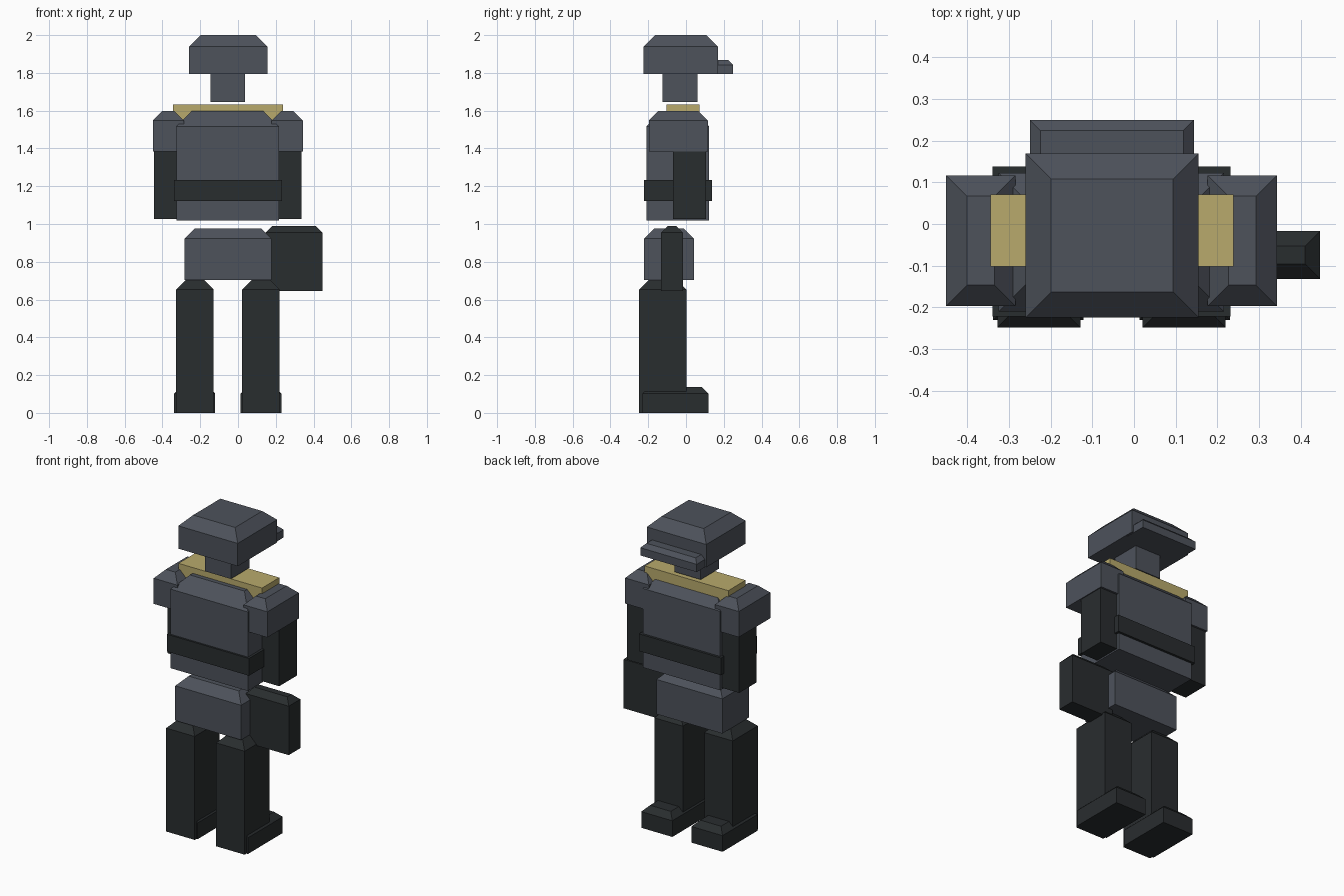
import bpy, bmesh

if "Cube" in bpy.data.objects:
    bpy.data.objects.remove(bpy.data.objects["Cube"])

CX = -0.054  # mirror plane of the body


def material(name, rgb):
    m = bpy.data.materials.new(name)
    m.diffuse_color = (*rgb, 1)
    m.use_nodes = True
    m.node_tree.nodes["Principled BSDF"].inputs["Base Color"].default_value = m.diffuse_color
    return m


slate = material("slate", (0.075, 0.085, 0.105))
dark = material("dark", (0.022, 0.026, 0.028))
gold = material("gold", (0.48, 0.40, 0.15))


def block(name, mat, x, y, z, inset=0.0, drop=None):
    """Box with an optional sloped rim around its top."""
    drop = inset if drop is None else drop
    levels = [(z[0], 0)] + ([(z[1] - drop, 0)] if inset else []) + [(z[1], inset)]
    bm = bmesh.new()
    rings = []
    for h, i in levels:
        corners = [(x[0] + i, y[0] + i), (x[1] - i, y[0] + i),
                   (x[1] - i, y[1] - i), (x[0] + i, y[1] - i)]
        rings.append([bm.verts.new((px, py, h)) for px, py in corners])
    bm.faces.new(rings[0][::-1])
    bm.faces.new(rings[-1])
    for a, b in zip(rings, rings[1:]):
        for k in range(4):
            n = (k + 1) % 4
            bm.faces.new((a[k], a[n], b[n], b[k]))
    me = bpy.data.meshes.new(name)
    bm.to_mesh(me)
    bm.free()
    me.materials.append(mat)
    ob = bpy.data.objects.new(name, me)
    bpy.context.collection.objects.link(ob)


def pair(name, mat, x, *args, **kw):
    """Block on the right, with its mirror on the left (x measured from CX)."""
    block(name + "_right", mat, (CX + x[0], CX + x[1]), *args, **kw)
    block(name + "_left", mat, (CX - x[1], CX - x[0]), *args, **kw)


# Head, visor and neck
block("head", slate, (-0.26, 0.155), (-0.224, 0.169), (1.795, 2.0), 0.061)
block("visor", slate, (-0.25, 0.144), (0.108, 0.25), (1.793, 1.867), 0.025)
block("neck", slate, (-0.145, 0.037), (-0.124, 0.06), (1.645, 1.82))

# Torso, collar and belt
block("collar", gold, (-0.345, 0.239), (-0.102, 0.071), (1.54, 1.633))
block("torso", slate, (-0.325, 0.216), (-0.21, 0.123), (1.018, 1.597), 0.08)
block("belt", dark, (-0.34, 0.232), (-0.222, 0.138), (1.123, 1.232))

# Shoulders and arms
pair("shoulder", slate, (0.231, 0.397), (-0.197, 0.117), (1.385, 1.597), 0.05)
pair("arm", dark, (0.215, 0.391), (-0.07, 0.105), (1.027, 1.42))

# Pelvis and hip pouch
block("pelvis", slate, (-0.283, 0.177), (-0.222, 0.042), (0.703, 0.977), 0.055)
block("hip_pouch", dark, (0.146, 0.447), (-0.132, -0.017), (0.645, 0.99), 0.036)

# Legs and feet
pair("leg", dark, (0.075, 0.274), (-0.248, 0.002), (0.0, 0.703), 0.05)
pair("foot", dark, (0.067, 0.284), (-0.23, 0.118), (0.0, 0.138), 0.036)
